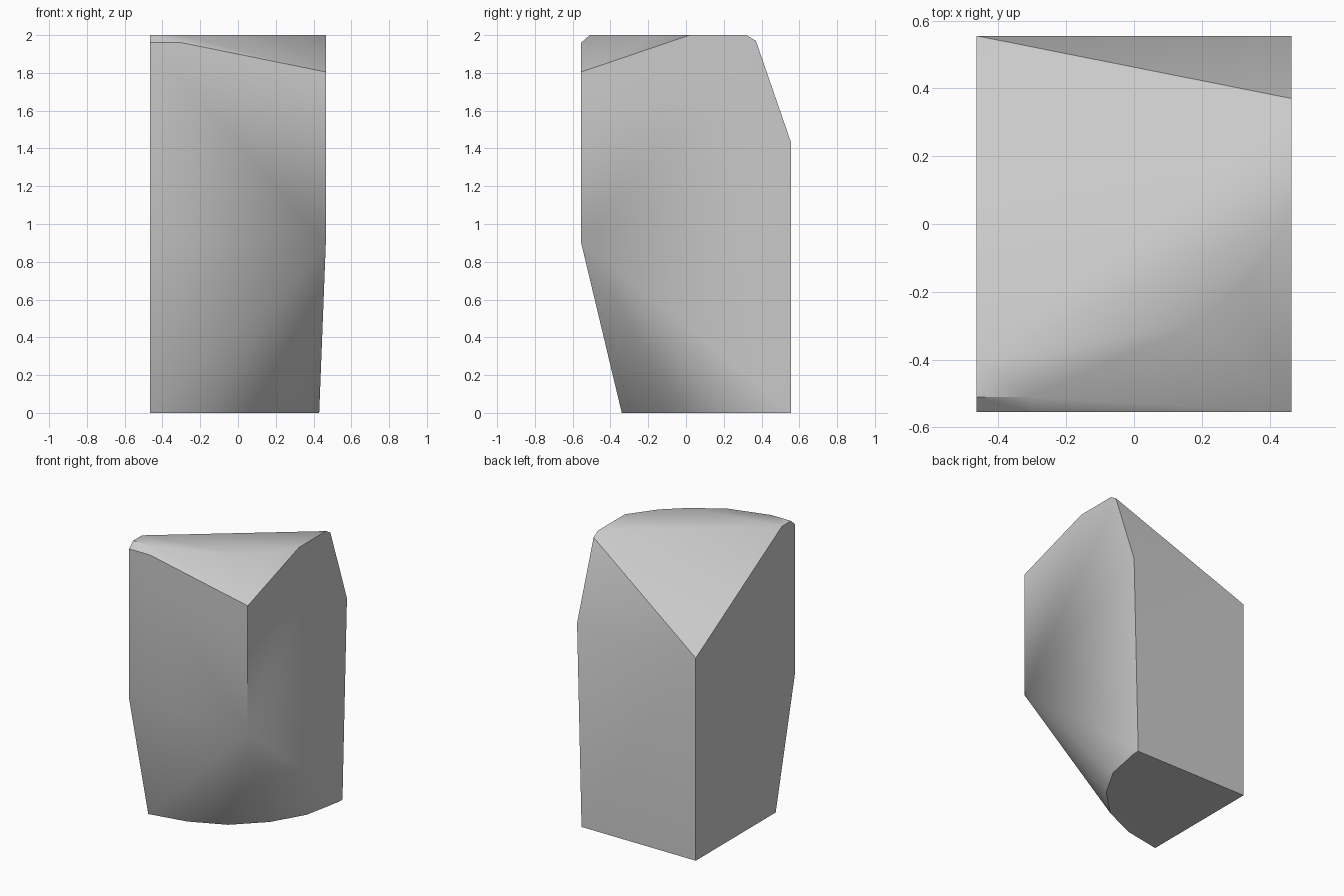
import bpy
import bmesh
import math

HALF_WIDTH = 0.465
HALF_DEPTH = 0.555


def make_material(name, colour):
    material = bpy.data.materials.new(name)
    material.use_nodes = True
    material.diffuse_color = colour
    material.node_tree.nodes["Principled BSDF"].inputs["Base Color"].default_value = colour
    return material


def level(height, outline):
    """Place a flat outline at one height."""
    return [(x, y, height) for x, y in outline]


def convex_block(name, points, material):
    """Wrap a set of corner points in one convex, faceted solid."""
    mesh = bpy.data.meshes.new(name)
    bm = bmesh.new()
    for point in points:
        bm.verts.new(point)
    bmesh.ops.convex_hull(bm, input=list(bm.verts))
    loose = [vert for vert in bm.verts if not vert.link_faces]
    bmesh.ops.delete(bm, geom=loose, context="VERTS")
    bmesh.ops.dissolve_limit(bm, angle_limit=math.radians(0.5),
                             verts=list(bm.verts), edges=list(bm.edges))
    bmesh.ops.recalc_face_normals(bm, faces=list(bm.faces))
    bm.to_mesh(mesh)
    bm.free()
    mesh.materials.append(material)
    block = bpy.data.objects.new(name, mesh)
    bpy.context.collection.objects.link(block)
    return block


if "Cube" in bpy.data.objects:
    bpy.data.objects.remove(bpy.data.objects["Cube"], do_unlink=True)

left, right = -HALF_WIDTH, HALF_WIDTH
front, back = -HALF_DEPTH, HALF_DEPTH

# Foot: straight at the back, rounded towards the front corner
foot = level(0, [(left, back), (left, -0.34), (-0.195, -0.29), (0.05, -0.18),
                 (0.245, 0.01), (0.375, 0.235), (0.43, 0.51), (0.43, back)])

# Crown: flat strip with a rounded front edge
crown = level(2, [(left, -0.41), (left, -0.51), (-0.31, -0.51), (-0.03, -0.43),
                  (0.185, -0.295), (0.33, -0.165), (right, 0.02), (right, 0.32)])

# Waist and shoulder corners, and the bevels that lead up to the crown
waist = level(0.9, [(left, front), (right, front)])
rear_shoulder = level(1.435, [(left, back), (right, back)])
front_shoulder = level(1.96, [(left, front), (-0.3, front)])
bevel_corners = [(right, front, 1.805), (right, 0.37, 1.97)]

stone = make_material("stone grey", (0.6, 0.6, 0.6, 1))
block = convex_block(
    "stone_block",
    foot + waist + rear_shoulder + front_shoulder + bevel_corners + crown,
    stone)

# Soft shading across the shallow facets, crisp main edges
bpy.ops.object.select_all(action="DESELECT")
block.select_set(True)
bpy.context.view_layer.objects.active = block
bpy.ops.object.shade_smooth_by_angle(angle=math.radians(40))
